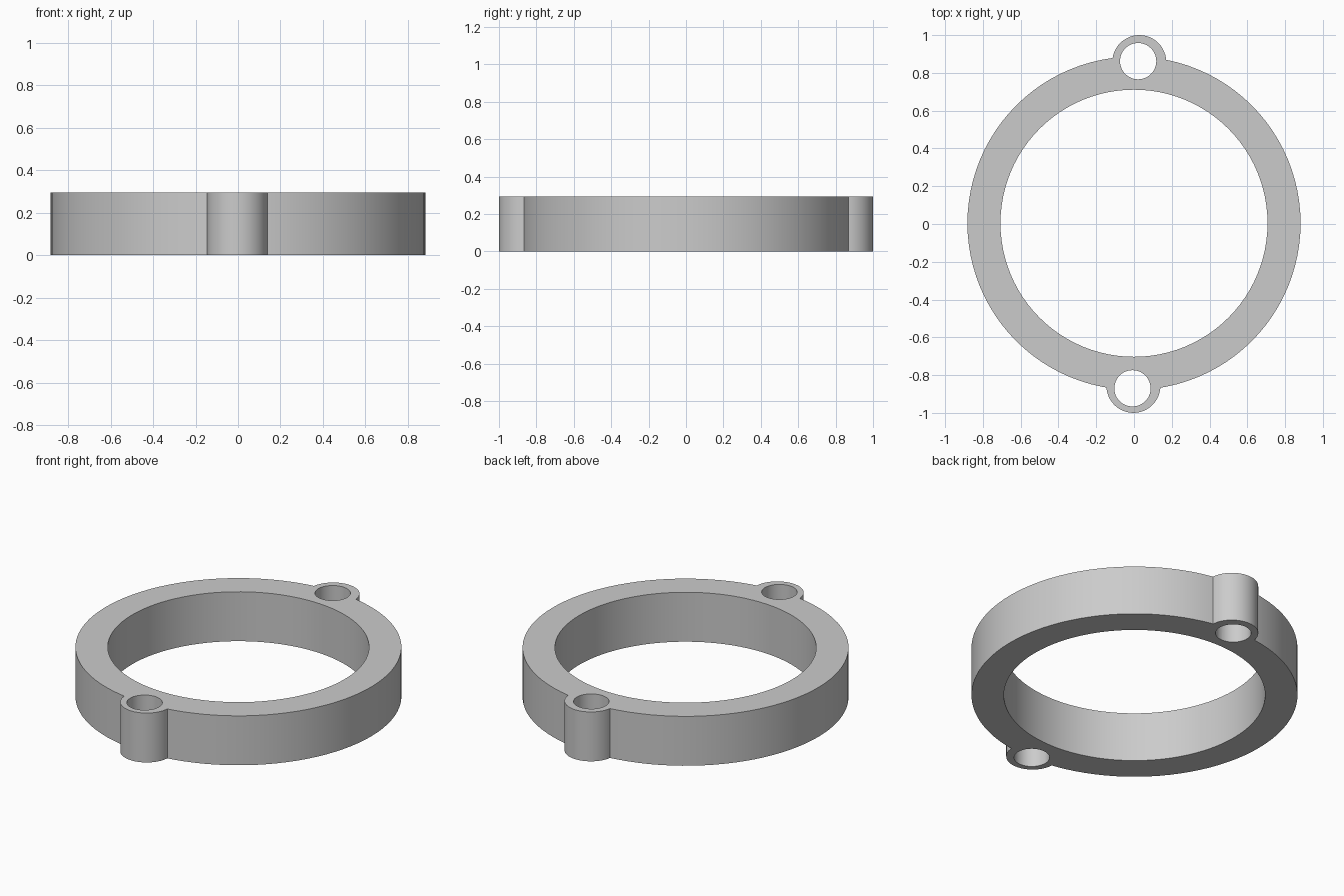
import bpy
import math

cube = bpy.data.objects.get("Cube")
if cube:
    bpy.data.objects.remove(cube, do_unlink=True)

HEIGHT = 0.295
RING_Y = 0.004

grey = bpy.data.materials.new("plain grey")
grey.use_nodes = True
grey.diffuse_color = (0.6, 0.6, 0.6, 1)
grey.node_tree.nodes["Principled BSDF"].inputs["Base Color"].default_value = (0.6, 0.6, 0.6, 1)


def cylinder(name, x, y, radius, sides, extra=0.0):
    """Upright cylinder from the base to the top, lengthened at both ends by extra."""
    bpy.ops.mesh.primitive_cylinder_add(vertices=sides, radius=radius,
                                        depth=HEIGHT + 2 * extra,
                                        location=(x, y, HEIGHT / 2))
    obj = bpy.context.object
    obj.name = name
    obj.data.materials.append(grey)
    return obj


def combine(target, tool, operation):
    """Apply a boolean and remove the helper."""
    mod = target.modifiers.new(operation.lower(), 'BOOLEAN')
    mod.operation = operation
    mod.solver = 'EXACT'
    mod.object = tool
    bpy.context.view_layer.objects.active = target
    bpy.ops.object.modifier_apply(modifier=mod.name)
    bpy.data.objects.remove(tool, do_unlink=True)


# Main ring body
ring = cylinder("mounting_ring", 0, RING_Y, 0.882, 96)

# Bolt lugs at the back and front: lug x, lug y, hole x, hole y
lugs = [(0.028, 0.857, 0.022, 0.862), (-0.003, -0.857, -0.008, -0.87)]
for lug_x, lug_y, hole_x, hole_y in lugs:
    combine(ring, cylinder("lug", lug_x, lug_y, 0.143, 48), 'UNION')

# Bolt holes
for lug_x, lug_y, hole_x, hole_y in lugs:
    combine(ring, cylinder("bolt_hole", hole_x, hole_y, 0.096, 48, 0.1), 'DIFFERENCE')

# Central bore
combine(ring, cylinder("bore", 0, RING_Y, 0.707, 96, 0.1), 'DIFFERENCE')

# Smooth round walls, sharp rims
bpy.ops.object.select_all(action='DESELECT')
ring.select_set(True)
bpy.context.view_layer.objects.active = ring
bpy.ops.object.shade_smooth_by_angle(angle=math.radians(30))
